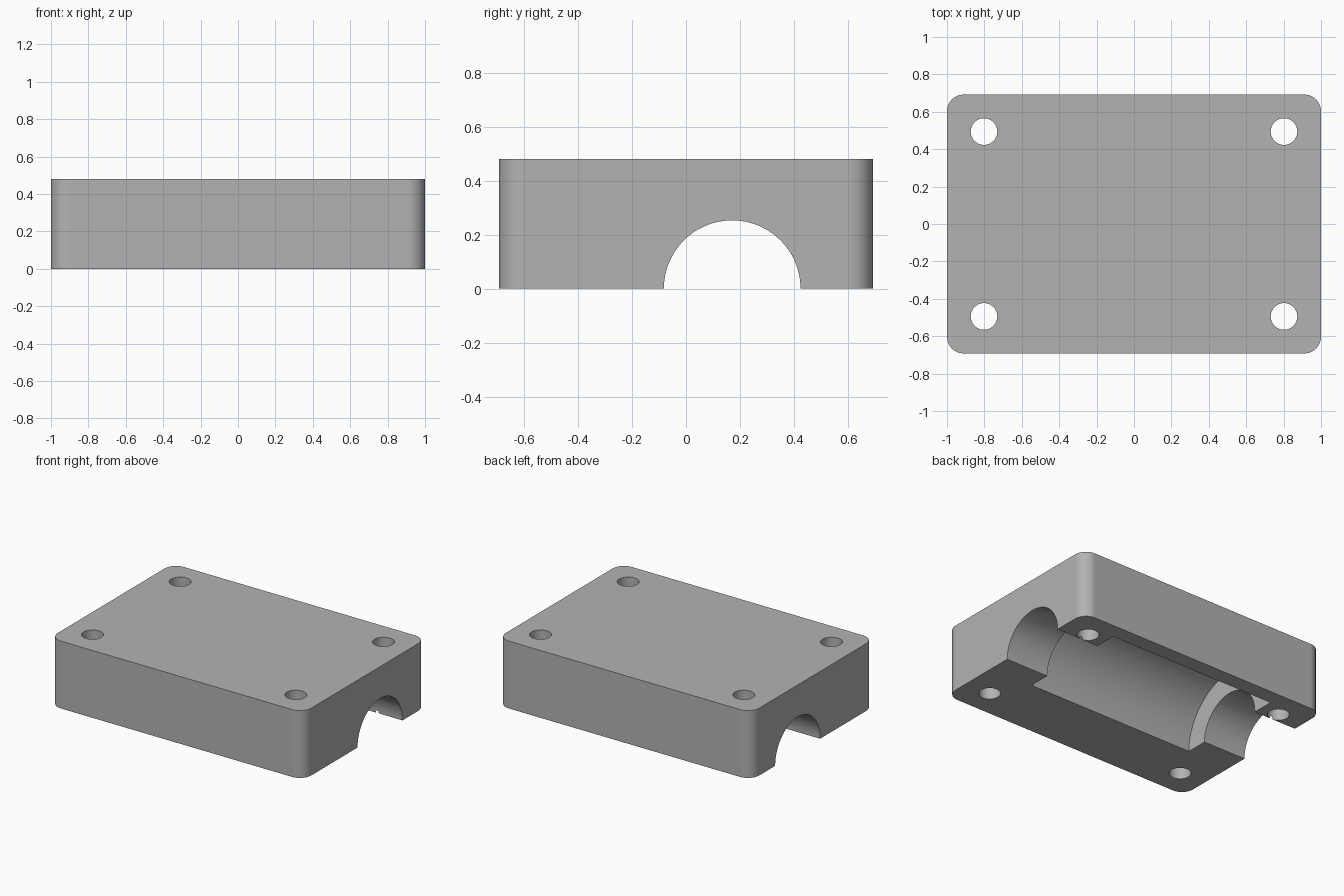
import bpy
import bmesh
from math import cos, sin, pi, radians

cube = bpy.data.objects.get("Cube")
if cube:
    bpy.data.objects.remove(cube, do_unlink=True)

HALF_X, HALF_Y, HEIGHT, CORNER = 1.0, 0.692, 0.48, 0.09
BORE_Y, BORE_R, BORE_HALF = 0.171, 0.41, 0.663
CHANNEL_R = 0.253
HOLE_X, HOLE_Y, HOLE_R = 0.802, 0.494, 0.071

grey = bpy.data.materials.new("plain_grey")
grey.use_nodes = True
colour = (0.45, 0.45, 0.45, 1)
grey.diffuse_color = colour
grey.node_tree.nodes["Principled BSDF"].inputs["Base Color"].default_value = colour


def new_object(name, bm):
    bmesh.ops.recalc_face_normals(bm, faces=bm.faces)
    mesh = bpy.data.meshes.new(name)
    bm.to_mesh(mesh)
    bm.free()
    mesh.materials.append(grey)
    obj = bpy.data.objects.new(name, mesh)
    bpy.context.collection.objects.link(obj)
    return obj


def prism(name, outline, bottom, top):
    """Extrude a flat outline upwards."""
    bm = bmesh.new()
    face = bm.faces.new([bm.verts.new((x, y, bottom)) for x, y in outline])
    side = bmesh.ops.extrude_face_region(bm, geom=[face])
    verts = [v for v in side["geom"] if isinstance(v, bmesh.types.BMVert)]
    bmesh.ops.translate(bm, verts=verts, vec=(0, 0, top - bottom))
    return new_object(name, bm)


def arc(cx, cy, r, start, sweep, steps):
    return [(cx + r * cos(start + sweep * i / steps),
             cy + r * sin(start + sweep * i / steps)) for i in range(steps + 1)]


def lathe_x(name, profile, cy, steps=96):
    """Revolve (x, radius) pairs around a line along x at y = cy, z = 0."""
    bm = bmesh.new()
    rings = [[bm.verts.new((x, cy + r * cos(2 * pi * i / steps), r * sin(2 * pi * i / steps)))
              for i in range(steps)] for x, r in profile]
    for a, b in zip(rings, rings[1:]):
        for i in range(steps):
            j = (i + 1) % steps
            bm.faces.new((a[i], a[j], b[j], b[i]))
    bm.faces.new(rings[0])
    bm.faces.new(rings[-1])
    return new_object(name, bm)


# Block with rounded upright corners
outline = []
for k, (sx, sy) in enumerate([(1, 1), (-1, 1), (-1, -1), (1, -1)]):
    outline += arc(sx * (HALF_X - CORNER), sy * (HALF_Y - CORNER), CORNER, k * pi / 2, pi / 2, 12)
block = prism("housing_block", outline, 0, HEIGHT)

# Stepped half-round channel and four screw holes
cutters = [lathe_x("channel_cutter", [
    (-1.2, CHANNEL_R), (-BORE_HALF, CHANNEL_R), (-BORE_HALF, BORE_R),
    (BORE_HALF, BORE_R), (BORE_HALF, CHANNEL_R), (1.2, CHANNEL_R)], BORE_Y)]
for sx in (-1, 1):
    for sy in (-1, 1):
        circle = arc(sx * HOLE_X, sy * HOLE_Y, HOLE_R, 0, 2 * pi, 48)[:-1]
        cutters.append(prism("hole_cutter", circle, -0.2, HEIGHT + 0.2))

bpy.ops.object.select_all(action="DESELECT")
bpy.context.view_layer.objects.active = block
block.select_set(True)
for cutter in cutters:
    cutter.hide_render = True
    mod = block.modifiers.new("cut", "BOOLEAN")
    mod.operation, mod.solver, mod.object = "DIFFERENCE", "EXACT", cutter
    bpy.ops.object.modifier_apply(modifier=mod.name)
    bpy.data.objects.remove(cutter, do_unlink=True)

# Smooth the round walls, keep flat faces flat
bpy.ops.object.shade_smooth_by_angle(angle=radians(30))
weighted = block.modifiers.new("flat_faces", "WEIGHTED_NORMAL")
weighted.keep_sharp = True
